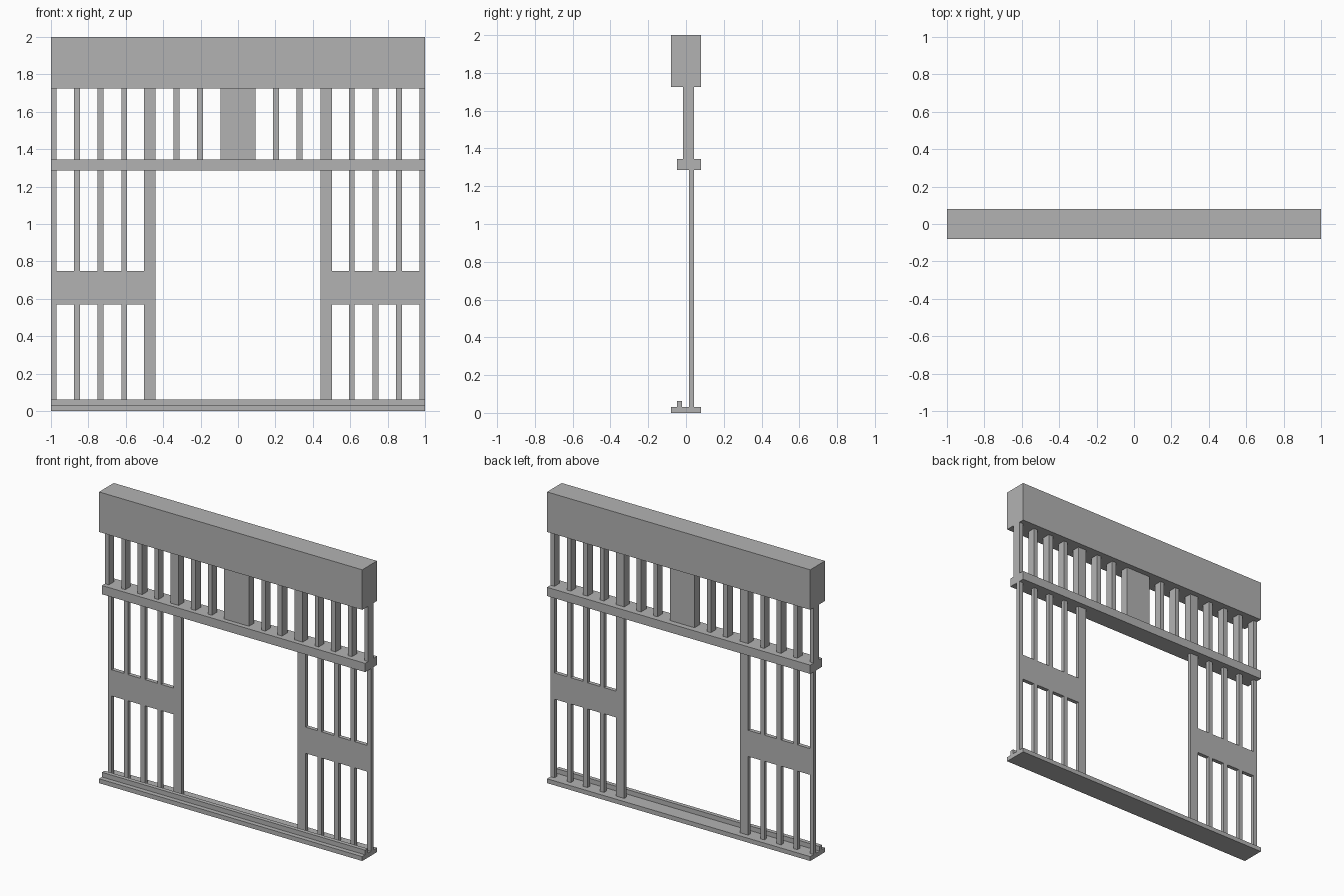
import bpy

cube = bpy.data.objects.get("Cube")
if cube:
    bpy.data.objects.remove(cube, do_unlink=True)

# One plain grey for the whole frame
grey = bpy.data.materials.new("plain_grey")
grey.use_nodes = True
grey.diffuse_color = (0.45, 0.45, 0.45, 1)
grey.node_tree.nodes["Principled BSDF"].inputs["Base Color"].default_value = (0.45, 0.45, 0.45, 1)


def box(name, x, y, z):
    """Axis-aligned box from (low, high) pairs."""
    bpy.ops.mesh.primitive_cube_add(size=1)
    ob = bpy.context.object
    ob.name = ob.data.name = name
    for v in ob.data.vertices:
        v.co = [(lo + hi) / 2 + c * (hi - lo) for c, (lo, hi) in zip(v.co, (x, y, z))]
    ob.data.materials.append(grey)
    return ob


def mirrored(name, x, y, z):
    """The same box on both sides of the opening."""
    box("left_" + name, x, y, z)
    box("right_" + name, (-x[1], -x[0]), y, z)


# Heights of the horizontal members
BASE, RAIL_LOW, RAIL_TOP, BEAM, TOP = 0.03, 1.285, 1.345, 1.725, 2.0
PANEL_LOW, PANEL_TOP = 0.57, 0.75
FULL = (-1, 1)
DEEP = (-0.08, 0.08)
UPPER_Y = (-0.015, 0.042)
LOWER_Y = (0.015, 0.042)

# Horizontal members
box("top_beam", FULL, DEEP, (BEAM, TOP))
box("middle_rail", FULL, (-0.048, 0.08), (RAIL_LOW, RAIL_TOP))
box("base_sill", FULL, DEEP, (0, BASE))
box("sill_ridge", FULL, (-0.048, -0.02), (BASE, 0.062))

# Upper row: centre panel, posts and bars
box("centre_panel", (-0.094, 0.094), UPPER_Y, (RAIL_TOP, BEAM))
POST = (0.44, 0.502)
side_bars = [(0.594, 0.624), (0.718, 0.752), (0.846, 0.876), (0.97, 1)]
centre_bars = [(0.188, 0.219), (0.312, 0.345)]
mirrored("upper_post", POST, UPPER_Y, (RAIL_TOP, BEAM))
for i, x in enumerate(centre_bars + side_bars, 1):
    mirrored(f"upper_bar_{i}", x, UPPER_Y, (RAIL_TOP, BEAM))

# Lower side screens: door post, solid panel and bars above and below it
mirrored("door_post", POST, LOWER_Y, (BASE, RAIL_LOW))
mirrored("screen_panel", (POST[1], 1), LOWER_Y, (PANEL_LOW, PANEL_TOP))
for i, x in enumerate(side_bars, 1):
    mirrored(f"screen_low_bar_{i}", x, LOWER_Y, (BASE, PANEL_LOW))
    mirrored(f"screen_high_bar_{i}", x, LOWER_Y, (PANEL_TOP, RAIL_LOW))
